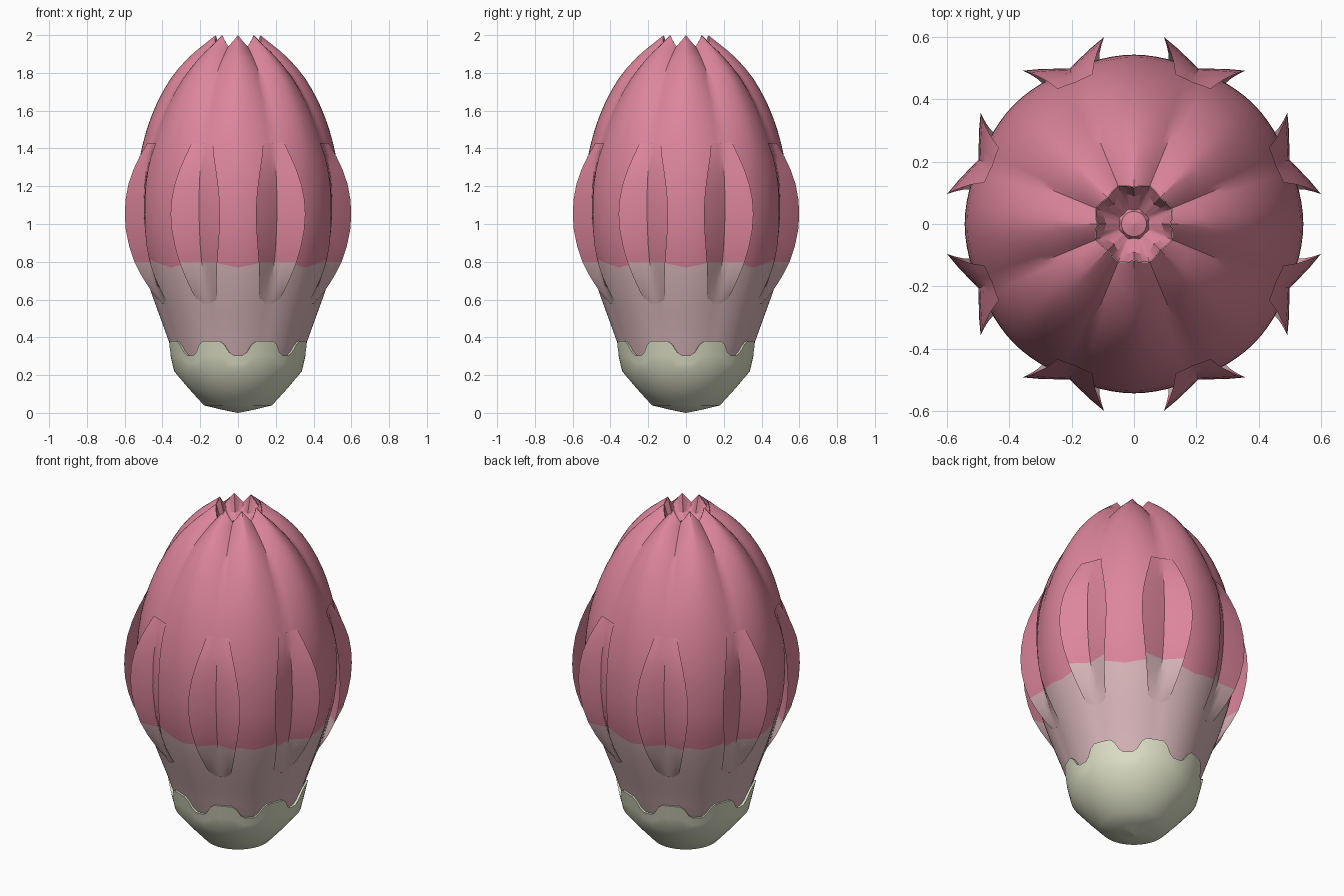
import bpy, math
from math import radians, cos, sin

if "Cube" in bpy.data.objects:
    bpy.data.objects.remove(bpy.data.objects["Cube"])


def material(name, rgb):
    m = bpy.data.materials.new(name)
    m.diffuse_color = (*rgb, 1)
    m.use_nodes = True
    m.node_tree.nodes["Principled BSDF"].inputs["Base Color"].default_value = m.diffuse_color
    return m


PINK = material("petal pink", (0.72, 0.235, 0.33))
BLUSH = material("pale blush", (0.68, 0.46, 0.48))
GREEN = material("pale green", (0.72, 0.74, 0.56))
N = 96  # columns round the bud


def interp(table, z, k=1):
    """Linear lookup of column k in a table sorted by its first column."""
    if z <= table[0][0]:
        return table[0][k]
    for a, b in zip(table, table[1:]):
        if z <= b[0]:
            t = (z - a[0]) / (b[0] - a[0])
            return a[k] + (b[k] - a[k]) * t
    return table[-1][k]


def smooth_rows(table, z):
    """Averaged lookup, rounding the corners of the profile."""
    return [sum(interp(table, z + d, k) for d in (-0.03, 0, 0.03)) / 3 for k in (1, 2)]


def off_petal(deg):
    """0 on a petal's centre line, 1 in the groove between two petals."""
    return abs((deg + 22.5) % 45 - 22.5) / 22.5


def loft(name, rows, mats, closed=True, rule=None, angle=30):
    """Skin rows of (angle in degrees, radius, z) points."""
    n = len(rows[0])
    verts = [(r * cos(radians(a)), r * sin(radians(a)), z) for row in rows for a, r, z in row]
    faces = []
    for j in range(len(rows) - 1):
        for i in range(n if closed else n - 1):
            k = (i + 1) % n
            faces.append((j * n + i, j * n + k, (j + 1) * n + k, (j + 1) * n + i))
    me = bpy.data.meshes.new(name)
    me.from_pydata(verts, [], faces)
    for m in mats:
        me.materials.append(m)
    if rule:
        per_row = len(faces) // (len(rows) - 1)
        for p in me.polygons:
            p.material_index = rule(p.index // per_row)
    me.validate()
    ob = bpy.data.objects.new(name, me)
    bpy.context.collection.objects.link(ob)
    bpy.ops.object.select_all(action='DESELECT')
    ob.select_set(True)
    bpy.context.view_layer.objects.active = ob
    bpy.ops.object.shade_smooth_by_angle(angle=radians(angle))
    return ob


angles = [360 * i / N for i in range(N)]

# Bud profile: height, radius on petal centre, radius in groove
BODY = [(0.22, 0.31, 0.31), (0.30, 0.342, 0.338), (0.38, 0.366, 0.36), (0.50, 0.41, 0.40),
        (0.62, 0.454, 0.442), (0.75, 0.495, 0.483), (0.90, 0.53, 0.52), (1.05, 0.543, 0.533),
        (1.20, 0.541, 0.53), (1.32, 0.527, 0.513), (1.42, 0.506, 0.487), (1.52, 0.478, 0.452),
        (1.62, 0.44, 0.407), (1.72, 0.389, 0.35), (1.80, 0.337, 0.292), (1.88, 0.265, 0.213),
        (1.94, 0.195, 0.135), (2.0, 0.118, 0.05)]


def body_radius(a, z):
    rp, rv = smooth_rows(BODY, z) if 0.3 < z < 1.9 else [interp(BODY, z, k) for k in (1, 2)]
    return rp + (rv - rp) * off_petal(a) ** 1.6


# Closed petals, with a wavy colour change and a pointed crown
heights = [0.22, 0.30, 0.38, 0.46, 0.54, 0.62, 0.70, 0.79, 0.86, 0.94, 1.02, 1.10, 1.18, 1.26,
           1.34, 1.42, 1.5, 1.57, 1.64, 1.71, 1.77, 1.83, 1.88, 1.915]
rows = []
for z in heights:
    row = []
    for a in angles:
        zz = z + 0.02 * (2 * off_petal(a) - 1) if z == 0.79 else z
        row.append((a, body_radius(a, zz), zz))
    rows.append(row)
rows.append([(a, 0.118 + 0.014 * off_petal(a), 2.0 - 0.06 * off_petal(a)) for a in angles])
colour_row = heights.index(0.79)
loft("closed_petals", rows, [BLUSH, PINK], rule=lambda j: int(j >= colour_row), angle=40)

# Inside of the crown: folded petal tips closing to a small hub
rows = [[(a, 0.117 + 0.014 * off_petal(a), 2.0 - 0.06 * off_petal(a)) for a in angles]]
for r, z, fold in ((0.09, 1.90, 0.012), (0.045, 1.86, 0.006), (0.04, 1.875, 0), (0.001, 1.885, 0)):
    rows.append([(a, r + fold * off_petal(a), z) for a in angles])
loft("crown_inside", rows, [PINK])

# Flared outer petals: height, edge radius, half width in degrees
FLARE = [(0.58, 0.425, 7), (0.64, 0.47, 8.5), (0.72, 0.52, 10), (0.80, 0.56, 11.2),
         (0.88, 0.585, 12.3), (0.97, 0.602, 13.2), (1.05, 0.607, 13.5), (1.13, 0.603, 13.2),
         (1.21, 0.59, 12.2), (1.29, 0.565, 10.6), (1.36, 0.535, 8.8), (1.43, 0.497, 7)]
flare_break = [f[0] for f in FLARE].index(0.80)
for n in range(8):
    mid = 22.5 + 45 * n
    rows = []
    for z, edge, half in FLARE:
        base = body_radius(mid, z) + 0.007
        rows.append([(mid + half * s, base + (edge - base) * abs(s) ** 1.15, z)
                     for s in (-1, -0.66, -0.33, 0, 0.33, 0.66, 1)])
    loft(f"flared_petal_{n + 1}", rows, [BLUSH, PINK], closed=False,
         rule=lambda j: int(j >= flare_break))


# Green base cup with a notch in its rim under every petal
def rim(a):
    d = off_petal(a) * 22.5
    return 0.305 + 0.075 * min(1, max(0, (d - 6) / 7))


rows = [[(a, r, z) for a in angles]
        for r, z in ((0.001, 0.0), (0.09, 0.018), (0.18, 0.04), (0.262, 0.13), (0.338, 0.22))]
for t in (0.5, 1):
    row = []
    for a in angles:
        z = 0.22 + (rim(a) - 0.22) * t
        row.append((a, 0.338 + 0.037 * (z - 0.22) / 0.16, z))
    rows.append(row)
# Rim turned in to meet the petals
rows.append([(a, body_radius(a, z) - 0.01, z - 0.002) for a, r, z in rows[-1]])
loft("base_cup", rows, [GREEN], angle=50)
